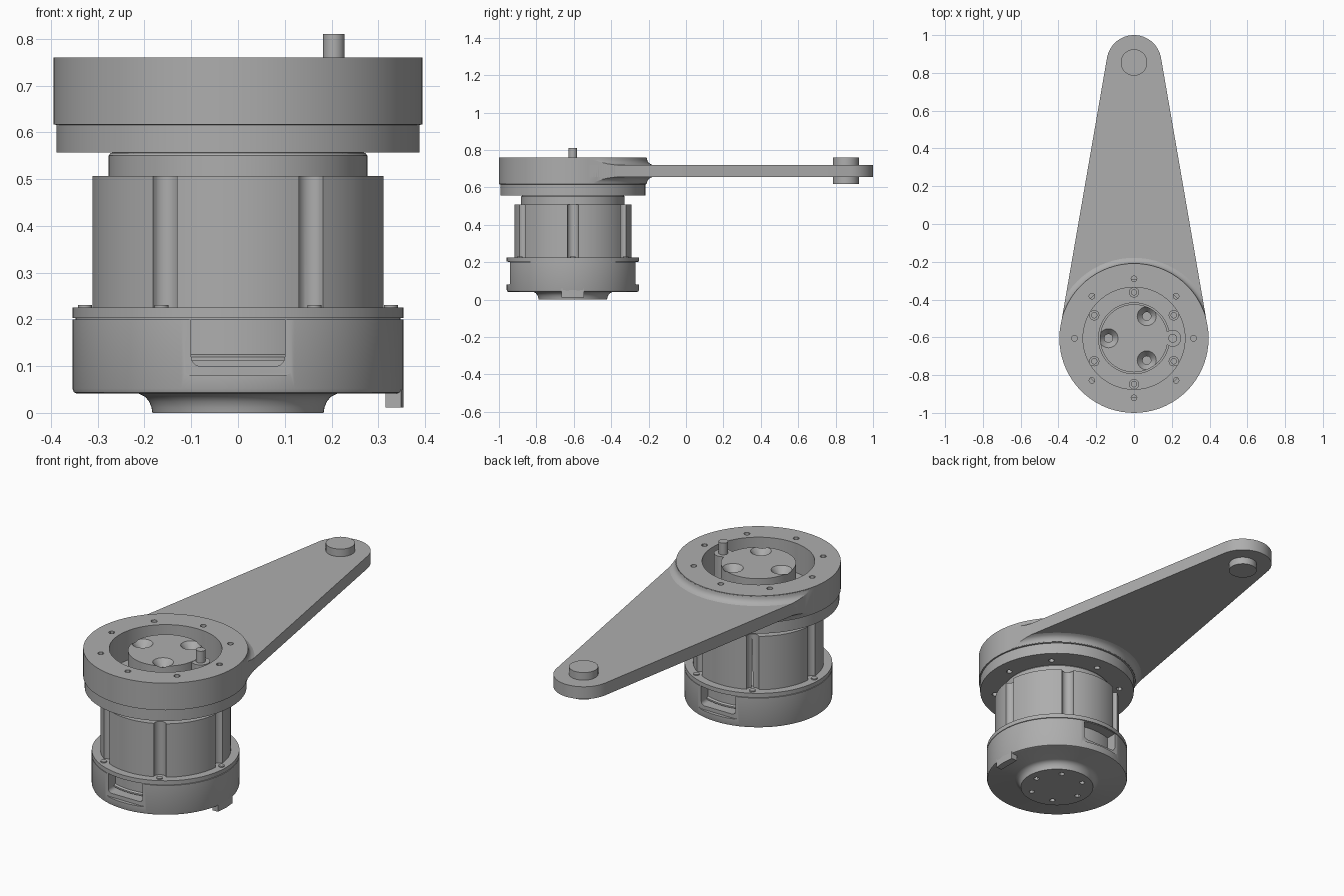
import bpy, bmesh, math
from mathutils import Vector, Matrix

cube = bpy.data.objects.get("Cube")
if cube:
    bpy.data.objects.remove(cube, do_unlink=True)

AXIS = -0.605      # y of the motor axis
TIP = 0.855        # y of the arm end
SEG = 72

grey = bpy.data.materials.new("machined grey")
grey.use_nodes = True
grey.diffuse_color = (0.42, 0.42, 0.42, 1)
grey.node_tree.nodes["Principled BSDF"].inputs["Base Color"].default_value = grey.diffuse_color


def finish(name, bm):
    bmesh.ops.recalc_face_normals(bm, faces=bm.faces)
    mesh = bpy.data.meshes.new(name)
    bm.to_mesh(mesh)
    bm.free()
    mesh.materials.append(grey)
    ob = bpy.data.objects.new(name, mesh)
    bpy.context.collection.objects.link(ob)
    return ob


def lathe(name, profile, closed=False, x=0, y=AXIS, seg=SEG):
    """Revolve (radius, z) points about a vertical axis."""
    bm = bmesh.new()
    vs = [bm.verts.new((r, 0, z)) for r, z in profile]
    edges = [bm.edges.new(p) for p in zip(vs, vs[1:])]
    if closed:
        edges.append(bm.edges.new((vs[-1], vs[0])))
    bmesh.ops.spin(bm, geom=vs + edges, cent=(0, 0, 0), axis=(0, 0, 1),
                   angle=math.tau, steps=seg)
    bmesh.ops.remove_doubles(bm, verts=bm.verts, dist=1e-5)
    bmesh.ops.translate(bm, verts=bm.verts, vec=(x, y, 0))
    return finish(name, bm)


def rod(name, r, z0, z1, x=0, y=AXIS, seg=24):
    return lathe(name, [(0, z0), (r, z0), (r, z1), (0, z1)], x=x, y=y, seg=seg)


def prism(name, points, z0, z1):
    bm = bmesh.new()
    face = bm.faces.new([bm.verts.new((x, y, z0)) for x, y in points])
    out = bmesh.ops.extrude_face_region(bm, geom=[face])
    top = [v for v in out["geom"] if isinstance(v, bmesh.types.BMVert)]
    bmesh.ops.translate(bm, verts=top, vec=(0, 0, z1 - z0))
    return finish(name, bm)


def rounded_block(name, lo, hi, bevel):
    """Box whose edges along y are rounded."""
    lo, hi = Vector(lo), Vector(hi)
    bm = bmesh.new()
    bmesh.ops.create_cube(bm, size=1, matrix=Matrix.Translation((lo + hi) / 2)
                          @ Matrix.Diagonal((*(hi - lo), 1)))
    along = [e for e in bm.edges if abs(e.verts[0].co.y - e.verts[1].co.y) > 1e-4]
    bmesh.ops.bevel(bm, geom=along, offset=bevel, segments=6, profile=0.5, affect='EDGES')
    return finish(name, bm)


def boolean(ob, other, operation='DIFFERENCE'):
    mod = ob.modifiers.new("bool", 'BOOLEAN')
    mod.operation, mod.object, mod.solver = operation, other, 'EXACT'
    bpy.context.view_layer.objects.active = ob
    bpy.ops.object.modifier_apply(modifier=mod.name)
    bpy.data.objects.remove(other, do_unlink=True)


def around(count, radius, start=0):
    for i in range(count):
        a = math.radians(start) + math.tau * i / count
        yield radius * math.cos(a), AXIS + radius * math.sin(a)


# base housing with a flared foot
base = lathe("base_housing", [
    (0, 0), (0.183, 0), (0.185, 0.012), (0.19, 0.024), (0.198, 0.034), (0.212, 0.041),
    (0.344, 0.041), (0.351, 0.044), (0.354, 0.052), (0.354, 0.2), (0, 0.2)])
for side in (-1, 1):
    for half, bottom, inner, bevel in ((0.125, 0.08, 0.335, 0.03), (0.1, 0.1, 0.25, 0.02)):
        ys = sorted((AXIS + side * inner, AXIS + side * 0.45))
        boolean(base, rounded_block("cutter", (-half, ys[0], bottom),
                                    (half, ys[1], 0.3), bevel))
for x, y in around(6, 0.135):
    boolean(base, rod("cutter", 0.014, -0.02, 0.06, x, y, 12))

# stepped core seen through the side windows
lathe("window_core", [(0, 0.112), (0.305, 0.112), (0.305, 0.12), (0.295, 0.125),
                      (0.295, 0.2), (0, 0.2)])

# locating tab under the base rim
tab = prism("locating_tab", [(0.315, AXIS - 0.06), (0.349, AXIS - 0.06), (0.354, AXIS),
                             (0.349, AXIS + 0.06), (0.315, AXIS + 0.06)], 0.012, 0.06)

# flange with its screws
lathe("base_flange", [(0, 0.2), (0.348, 0.2), (0.348, 0.203), (0.354, 0.203),
                      (0.354, 0.225), (0, 0.225)])
for x, y in around(6, 0.327):
    rod("flange_screw", 0.015, 0.215, 0.231, x, y, 16)

# motor body with six screw grooves
body = rod("motor_body", 0.313, 0.225, 0.507, seg=SEG)
for x, y in around(6, 0.315):
    boolean(body, rod("cutter", 0.03, 0.2, 0.55, x, y))

# rotor neck and recess floor
lathe("rotor_neck", [(0, 0.5), (0.277, 0.5), (0.277, 0.55), (0.272, 0.556),
                     (0.27, 0.556), (0.27, 0.605), (0, 0.605)])
for x, y in around(6, 0.243, 30):
    lathe("rotor_screw", [(0, 0.6), (0.027, 0.6), (0.027, 0.615), (0.014, 0.615),
                          (0.014, 0.606), (0, 0.606)], x=x, y=y, seg=20)

# outer ring with eight through holes
ring = lathe("output_ring", [
    (0.395, 0.76), (0.395, 0.617), (0.388, 0.616), (0.388, 0.557),
    (0.27, 0.557), (0.27, 0.76)], closed=True)
for x, y in around(8, 0.315):
    boolean(ring, rod("cutter", 0.015, 0.5, 0.8, x, y, 12))

# central hub with three countersunk holes
hub = lathe("centre_hub", [(0, 0.6), (0.19, 0.6), (0.19, 0.64), (0.18, 0.64),
                           (0.18, 0.75), (0, 0.75)])
boolean(hub, rod("pin_boss", 0.045, 0.6, 0.748, 0.205), 'UNION')
for x, y in around(3, 0.135, 60):
    boolean(hub, lathe("cutter", [(0, 0.65), (0.022, 0.65), (0.022, 0.715),
                                  (0.052, 0.752), (0.052, 0.8), (0, 0.8)], x=x, y=y, seg=24))
rod("hub_pin", 0.023, 0.7, 0.81, 0.205)

# tapered arm: tangent outline around the ring and the rounded end
big, small = 0.394, 0.145
tilt = math.asin((big - small) / (TIP - AXIS))
outline = []
for radius, cy, start, end in ((small, TIP, tilt, math.pi - tilt),
                               (big, AXIS, math.pi - tilt, math.tau + tilt)):
    for i in range(33):
        a = start + (end - start) * i / 32
        outline.append((radius * math.cos(a), cy + radius * math.sin(a)))
arm = prism("arm", outline, 0.655, 0.72)
boolean(arm, rod("cutter", 0.36, 0.5, 0.9, seg=SEG))

# fillet blending ring and arm, trimmed to the arm outline
fillet = lathe("arm_fillet", [
    (0.38, 0.757), (0.396, 0.757), (0.398, 0.744), (0.404, 0.733), (0.413, 0.725),
    (0.426, 0.72), (0.426, 0.655), (0.413, 0.65), (0.404, 0.642), (0.398, 0.631),
    (0.396, 0.62), (0.38, 0.62)], closed=True)
boolean(fillet, prism("cutter", outline, 0.5, 0.9), 'INTERSECT')

# pivot at the arm end
rod("arm_end_pivot", 0.07, 0.617, 0.76, 0, TIP, 32)

# smooth the round surfaces, keep the edges sharp
bpy.ops.object.select_all(action='DESELECT')
for ob in bpy.context.collection.objects:
    if ob.type == 'MESH' and ob.data.materials and ob.data.materials[0] == grey:
        ob.select_set(True)
        bpy.context.view_layer.objects.active = ob
bpy.ops.object.shade_smooth_by_angle(angle=math.radians(30))
